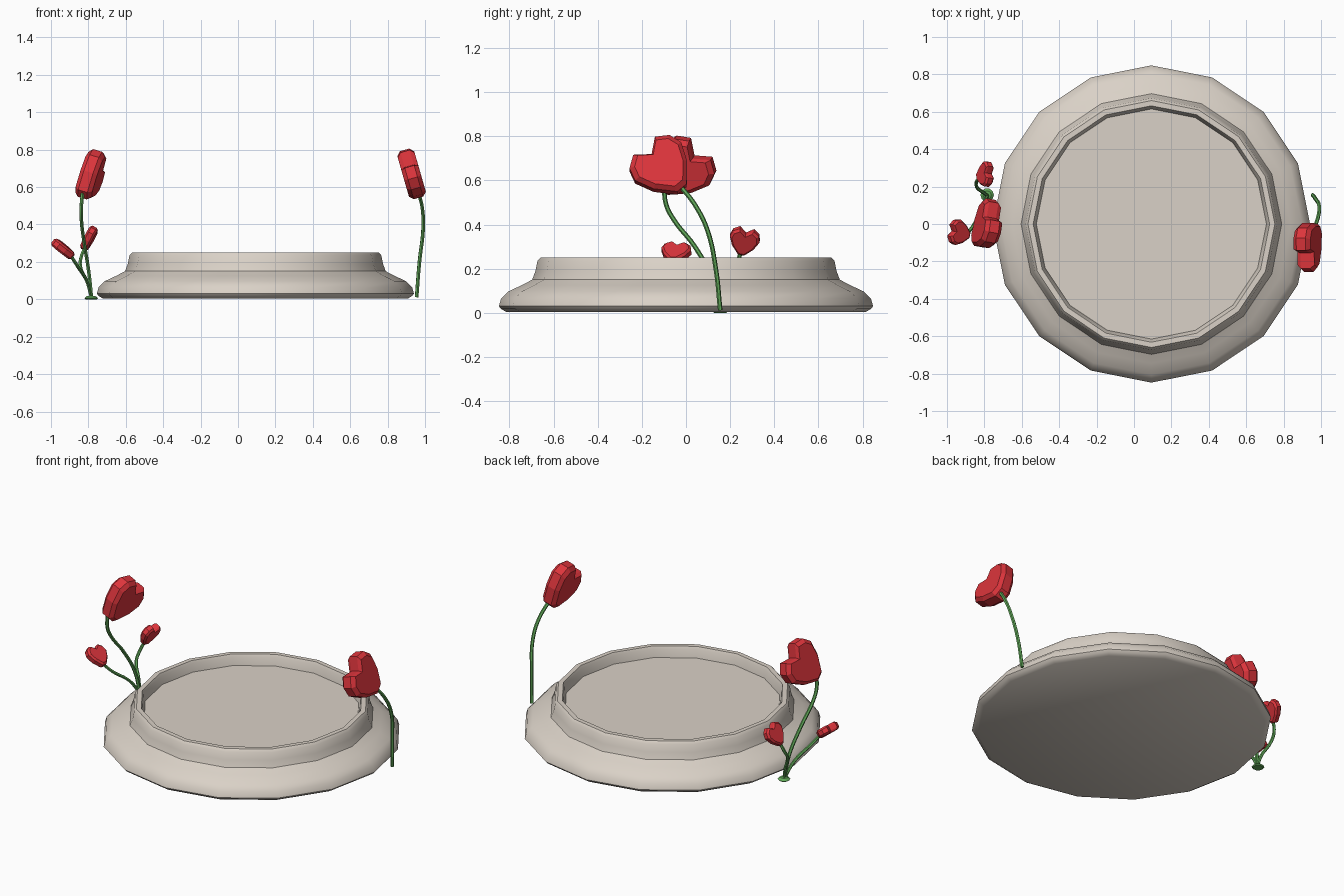
import bpy, bmesh, math
from mathutils import Vector

if "Cube" in bpy.data.objects:
    bpy.data.objects.remove(bpy.data.objects["Cube"])


def material(name, rgb):
    m = bpy.data.materials.new(name)
    m.diffuse_color = (*rgb, 1)
    m.use_nodes = True
    m.node_tree.nodes["Principled BSDF"].inputs["Base Color"].default_value = m.diffuse_color
    return m


STONE = material("warm_stone", (0.70, 0.64, 0.57))
RED = material("heart_red", (0.72, 0.035, 0.045))
GREEN = material("stem_green", (0.12, 0.40, 0.10))


def add_object(name, bm, mat):
    bmesh.ops.recalc_face_normals(bm, faces=bm.faces)
    me = bpy.data.meshes.new(name)
    bm.to_mesh(me)
    bm.free()
    me.materials.append(mat)
    ob = bpy.data.objects.new(name, me)
    bpy.context.collection.objects.link(ob)
    return ob


def activate(ob):
    bpy.ops.object.select_all(action='DESELECT')
    ob.select_set(True)
    bpy.context.view_layer.objects.active = ob


def smooth(ob, deg):
    activate(ob)
    bpy.ops.object.shade_smooth_by_angle(angle=math.radians(deg))


def lathe(name, profile, centre, mat, sides=16):
    """Spin a radius/height profile; both ends are closed with a flat polygon."""
    bm = bmesh.new()
    rings = []
    for r, z in profile:
        rings.append([bm.verts.new((centre[0] + r * math.cos(2 * math.pi * i / sides),
                                    centre[1] + r * math.sin(2 * math.pi * i / sides), z))
                      for i in range(sides)])
    for a, b in zip(rings, rings[1:]):
        for i in range(sides):
            j = (i + 1) % sides
            bm.faces.new((a[i], a[j], b[j], b[i]))
    bm.faces.new(rings[0])
    bm.faces.new(rings[-1])
    return add_object(name, bm, mat)


HALF_HEART = [(0.028, 0.0), (0.1, 0.08), (0.138, 0.165), (0.12, 0.225), (0.065, 0.262)]


def heart(name, tip, up, side, scale=1.0):
    """Bevelled heart slab standing on its tip along the up direction."""
    up = Vector(up).normalized()
    side = Vector(side)
    side = (side - up * side.dot(up)).normalized()
    normal = side.cross(up)
    outline = HALF_HEART + [(0, 0.21)] + [(-s, u) for s, u in reversed(HALF_HEART)]
    bm = bmesh.new()
    rings = []
    for shrink, depth in ((0.84, -0.047), (1, -0.026), (1, 0.026), (0.84, 0.047)):
        rings.append([bm.verts.new(Vector(tip) + scale * (
            side * s * shrink + up * (0.14 + (u - 0.14) * shrink) + normal * depth))
            for s, u in outline])
    n = len(outline)
    for a, b in zip(rings, rings[1:]):
        for i in range(n):
            j = (i + 1) % n
            bm.faces.new((a[i], a[j], b[j], b[i]))
    bm.faces.new(rings[0])
    bm.faces.new(rings[-1])
    return add_object(name, bm, RED)


def stem(name, points, radius=0.0105):
    """Round tube along a smooth path."""
    cu = bpy.data.curves.new(name, 'CURVE')
    cu.dimensions = '3D'
    cu.bevel_depth = radius
    cu.bevel_resolution = 1
    cu.resolution_u = 5
    cu.use_fill_caps = True
    sp = cu.splines.new('BEZIER')
    sp.bezier_points.add(len(points) - 1)
    for bp, p in zip(sp.bezier_points, points):
        bp.co = p
        bp.handle_left_type = bp.handle_right_type = 'AUTO'
    cu.materials.append(GREEN)
    ob = bpy.data.objects.new(name, cu)
    bpy.context.collection.objects.link(ob)
    activate(ob)
    bpy.ops.object.convert(target='MESH')
    smooth(bpy.context.object, 50)


# Round dish: flared foot, stepped collar, thin rim and recessed floor
dish = lathe("dish", [(0.815, 0.004), (0.838, 0.018), (0.848, 0.03), (0.838, 0.065),
                      (0.805, 0.097), (0.745, 0.125), (0.697, 0.15), (0.682, 0.19),
                      (0.673, 0.235), (0.66, 0.25), (0.632, 0.25), (0.625, 0.235),
                      (0.615, 0.185)], (0.093, 0.0), STONE)
smooth(dish, 32)

# Right flower
stem("right_stem", [(0.955, 0.155, 0.012), (0.97, 0.135, 0.2), (0.99, 0.095, 0.38),
                    (0.985, 0.04, 0.49), (0.962, -0.03, 0.58)])
heart("right_heart", (0.96, -0.018, 0.56), (-0.21, -0.656, 0.725), (-0.18, 0.755, 0.63))

# Left cluster: root pad, one large flower and two small ones
pad = lathe("root_pad", [(0.03, 0.0), (0.036, 0.006), (0.022, 0.018)],
            (-0.785, 0.155), GREEN, 10)
smooth(pad, 40)
root = (-0.783, 0.15, 0.008)
stem("left_stem", [root, (-0.797, 0.125, 0.14), (-0.822, 0.04, 0.30),
                   (-0.837, -0.054, 0.42), (-0.838, -0.09, 0.49), (-0.83, -0.10, 0.58)])
heart("left_heart", (-0.832, -0.10, 0.56), (0.348, 0.67, 0.732), (0.066, -0.68, 0.636))

stem("small_front_stem", [root, (-0.81, 0.085, 0.10), (-0.86, -0.01, 0.18),
                          (-0.895, -0.055, 0.235)], 0.0095)
heart("small_front_heart", (-0.885, -0.06, 0.228), (-0.75, 0.2, 0.62), (0.1, 1, 0), 0.5)

stem("small_back_stem", [root, (-0.80, 0.165, 0.08), (-0.842, 0.20, 0.17),
                         (-0.84, 0.23, 0.22), (-0.815, 0.25, 0.285)], 0.0095)
heart("small_back_heart", (-0.828, 0.25, 0.268), (0.47, 0.2, 0.85), (0.1, 1, 0), 0.5)
